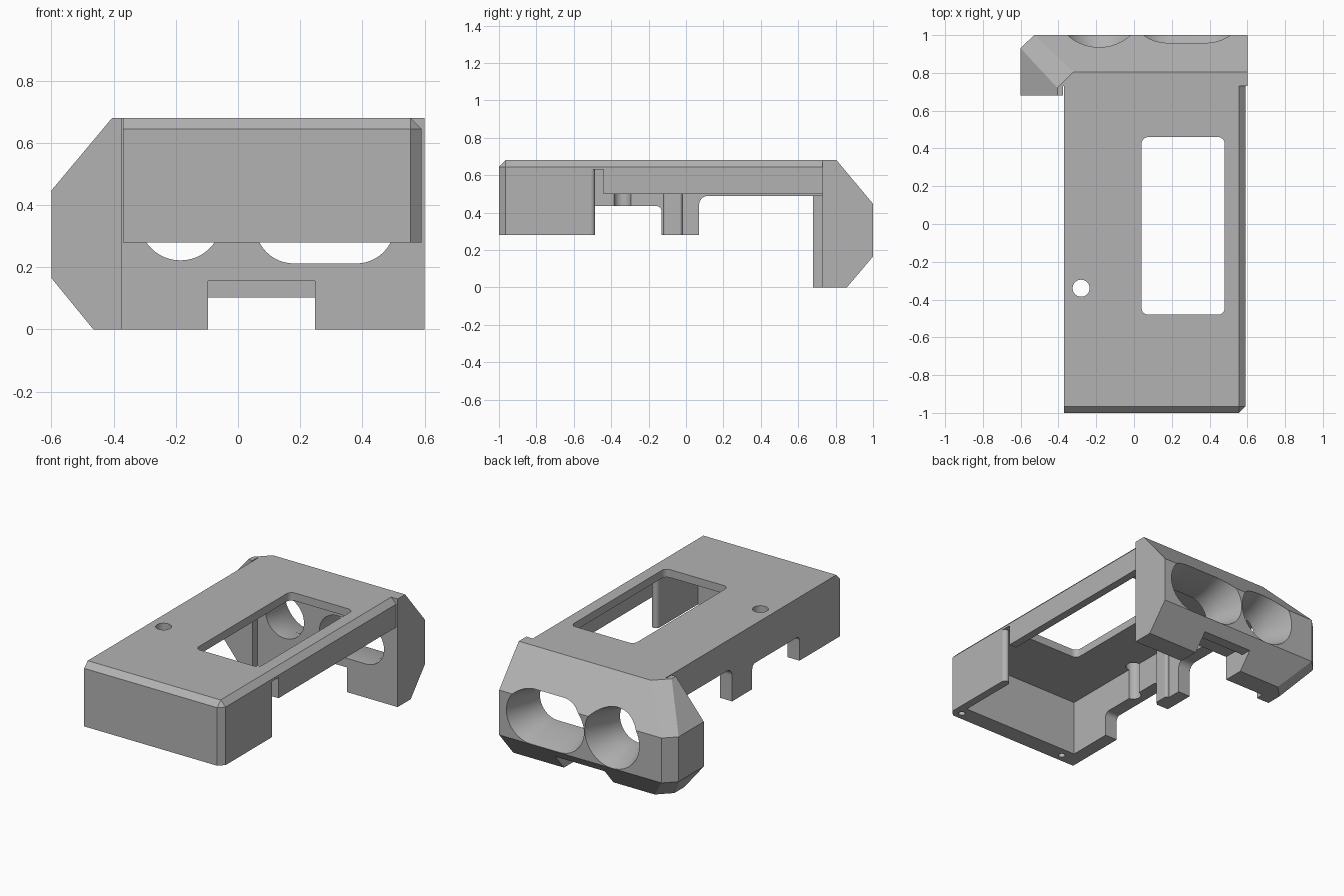
import bpy, bmesh
from math import sin, cos, pi

cube = bpy.data.objects.get("Cube")
if cube:
    bpy.data.objects.remove(cube, do_unlink=True)

# Single plain grey for everything
grey = bpy.data.materials.new("plain_grey")
grey.use_nodes = True
colour = (0.45, 0.45, 0.45, 1)
grey.diffuse_color = colour
grey.node_tree.nodes["Principled BSDF"].inputs["Base Color"].default_value = colour


def place(axis, a, b, level):
    return {"x": (level, a, b), "y": (a, level, b), "z": (a, b, level)}[axis]


def loft(name, axis, rings):
    """Closed solid through (level, outline) rings stacked along an axis."""
    bm = bmesh.new()
    loops = [[bm.verts.new(place(axis, a, b, lv)) for a, b in pts] for lv, pts in rings]
    n = len(loops[0])
    for low, high in zip(loops, loops[1:]):
        for i in range(n):
            j = (i + 1) % n
            bm.faces.new((low[i], low[j], high[j], high[i]))
    bm.faces.new(loops[0])
    bm.faces.new(loops[-1])
    bmesh.ops.remove_doubles(bm, verts=bm.verts, dist=1e-5)
    bmesh.ops.recalc_face_normals(bm, faces=bm.faces)
    mesh = bpy.data.meshes.new(name)
    bm.to_mesh(mesh)
    bm.free()
    mesh.materials.append(grey)
    obj = bpy.data.objects.new(name, mesh)
    bpy.context.collection.objects.link(obj)
    return obj


def rounded(a0, a1, b0, b1, r, steps=12):
    """Outline of a rectangle with rounded corners."""
    pts = []
    corners = ((a1 - r, b1 - r), (a0 + r, b1 - r), (a0 + r, b0 + r), (a1 - r, b0 + r))
    for q, (ca, cb) in enumerate(corners):
        for k in range(steps + 1):
            t = (q + k / steps) * pi / 2
            pts.append((ca + r * cos(t), cb + r * sin(t)))
    return pts


def disc(a, b, r):
    return rounded(a - r, a + r, b - r, b + r, r)


def rect(a0, a1, b0, b1):
    return [(a0, b0), (a1, b0), (a1, b1), (a0, b1)]


def prism(name, axis, start, end, outline):
    return loft(name, axis, [(start, outline), (end, outline)])


def select_only(obj):
    bpy.ops.object.select_all(action="DESELECT")
    obj.select_set(True)
    bpy.context.view_layer.objects.active = obj


def carve(obj, cutters):
    for cutter in cutters:
        cutter.hide_render = True
        mod = obj.modifiers.new("cut", "BOOLEAN")
        mod.operation = "DIFFERENCE"
        mod.solver = "EXACT"
        mod.object = cutter
        select_only(obj)
        bpy.ops.object.modifier_apply(modifier=mod.name)
        bpy.data.objects.remove(cutter, do_unlink=True)


# Housing shell: bevelled along the front, the left side and their corner
L, R, F, B, c = -0.37, 0.59, -1.0, 0.73, 0.035
base = [(L, F), (R - c, F), (R, F + c), (R, B), (L, B)]
crown = [(L, F + c), (R - c, F + c), (R - c, F + c), (R - c, B), (L, B)]
housing = loft("housing", "z", [(0.28, base), (0.68 - c, base), (0.68, crown)])
carve(housing, [
    prism("cavity", "z", 0.1, 0.63, rect(-0.285, 0.54, -0.89, 0.8)),
    prism("window", "z", 0.5, 0.8, rounded(0.04, 0.48, -0.48, 0.46, 0.035)),
    prism("round_hole", "z", 0.1, 0.8, disc(-0.28, -0.34, 0.045)),
    # left side is open below a thin rail
    prism("left_opening", "x", 0.5, 0.7, rect(-0.51, 0.8, 0.1, 0.5)),
    prism("left_slit", "x", 0.5, 0.7, rect(-0.51, -0.44, 0.1, 0.63)),
    # right side keeps a central tab between two notches
    prism("right_notch_front", "x", -0.5, -0.2, rounded(-0.6, -0.13, 0.1, 0.435, 0.03)),
    prism("right_notch_back", "x", -0.5, -0.2, rounded(0.07, 0.9, 0.1, 0.49, 0.05)),
    # screw holes under the front wall
    prism("screw_hole_right", "z", 0.2, 0.4, disc(-0.24, -0.95, 0.02)),
    prism("screw_hole_left", "z", 0.2, 0.4, disc(0.53, -0.95, 0.02)),
])

# Rounded end of the left wall and a rib inside the right tab
bead = prism("wall_end_bead", "z", 0.28, 0.64, disc(0.565, -0.51, 0.0245))
rib = prism("tab_rib", "z", 0.28, 0.64, rounded(-0.3, -0.265, -0.12, -0.02, 0.015))


# End block with a side wing, tapered at top and bottom
def block_ring(side, back, chamfer):
    return [(side, 0.68), (side, back - chamfer[1]), (side + chamfer[0], back), (0.6, back),
            (0.6, 0.73), (-0.375, 0.73), (-0.375, 0.68)]


middle = block_ring(-0.6, 1.0, (0.07, 0.07))
block = loft("end_block", "z", [
    (0.0, block_ring(-0.465, 0.86, (0.08, 0.08))),
    (0.165, middle),
    (0.447, middle),
    (0.68, block_ring(-0.405, 0.805, (0.085, 0.085))),
])


def flared_bore(name, x0, x1, z, r, flare):
    """Through hole that widens towards the back."""
    def ring(q):
        return rounded(x0 - q, x1 + q, z - q, z + q, q)
    return loft(name, "y", [(0.6, ring(r)), (0.83, ring(r)), (1.0, ring(flare)),
                            (1.1, ring(flare + 0.03))])


carve(block, [
    flared_bore("round_bore", -0.185, -0.185, 0.355, 0.133, 0.19),
    flared_bore("slot_bore", 0.18, 0.38, 0.337, 0.125, 0.17),
    prism("foot_notch", "y", 0.6, 1.1, rect(-0.097, 0.247, -0.1, 0.103)),
    prism("foot_notch_step", "y", 0.6, 0.88, rect(-0.097, 0.247, -0.1, 0.155)),
])

# Crisp edges, smooth rounds
for part in (housing, bead, rib, block):
    select_only(part)
    bpy.ops.object.shade_smooth_by_angle(angle=pi / 6)
